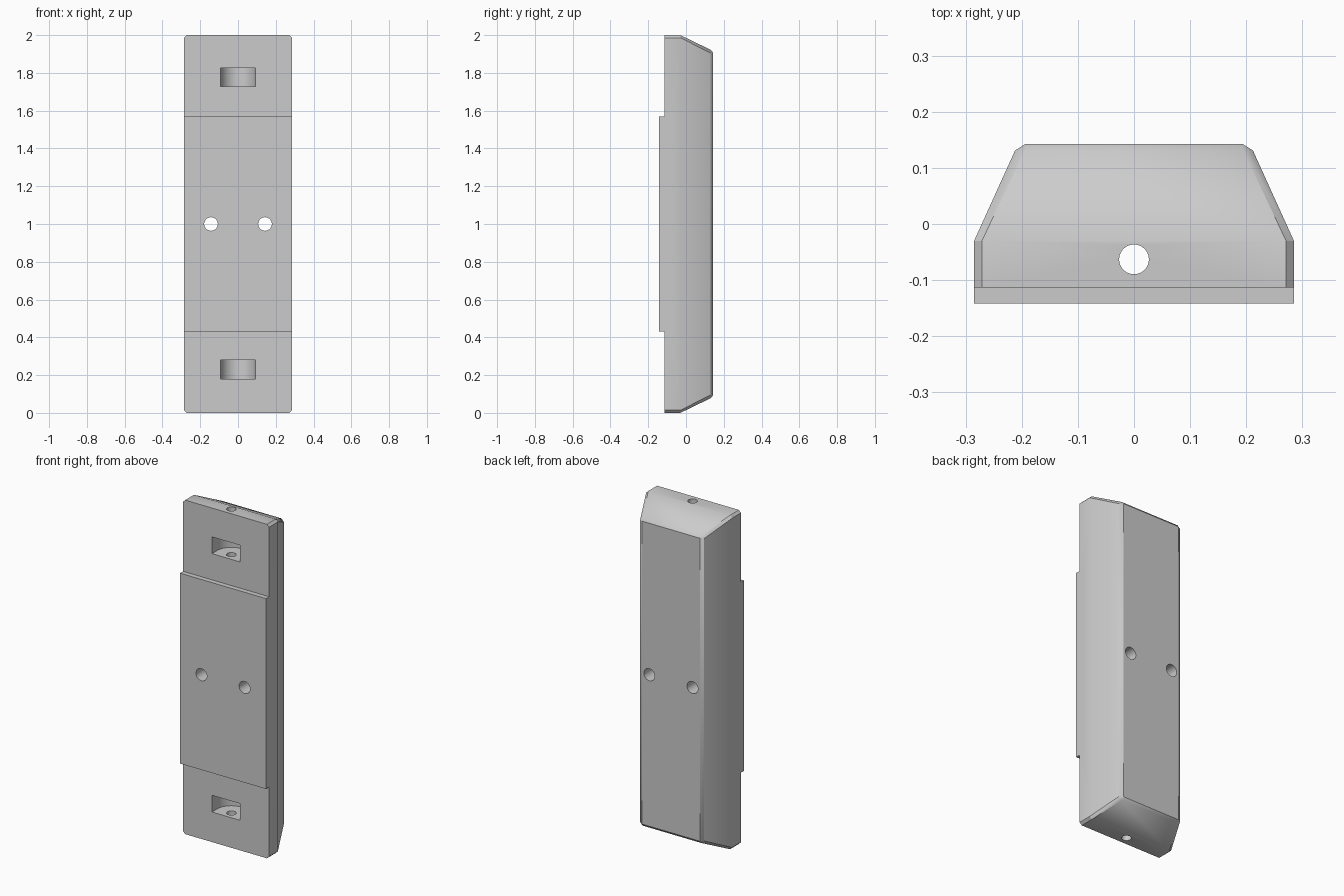
import bpy, bmesh
from math import pi, cos, sin

cube = bpy.data.objects.get("Cube")
if cube:
    bpy.data.objects.remove(cube, do_unlink=True)

grey = bpy.data.materials.new("plain grey")
grey.use_nodes = True
colour = (0.6, 0.6, 0.6, 1)
grey.diffuse_color = colour
grey.node_tree.nodes["Principled BSDF"].inputs["Base Color"].default_value = colour

FRONT, BACK = -0.142, 0.143
STEP = -0.113          # front face of the body behind the raised panel
BORE_Y = -0.063        # centre line of the long bore


def loft(name, rings):
    """Skin closed rings of equal length and cap both ends."""
    bm = bmesh.new()
    loops = [[bm.verts.new(p) for p in ring] for ring in rings]
    n = len(loops[0])
    for a, b in zip(loops, loops[1:]):
        for i in range(n):
            j = (i + 1) % n
            bm.faces.new((a[i], a[j], b[j], b[i]))
    bm.faces.new(loops[0])
    bm.faces.new(loops[-1])
    bmesh.ops.recalc_face_normals(bm, faces=bm.faces)
    mesh = bpy.data.meshes.new(name)
    bm.to_mesh(mesh)
    bm.free()
    mesh.materials.append(grey)
    obj = bpy.data.objects.new(name, mesh)
    bpy.context.collection.objects.link(obj)
    return obj


def clipped_rectangle(y, hx, hz, c):
    """Rectangle facing y with its corners cut."""
    quarter = [(hx, hz - c), (hx - c, hz)]
    pts = quarter + [(-x, z) for x, z in quarter[::-1]]
    pts += [(-x, -z) for x, z in pts]
    return [(x, y, 1 + z) for x, z in pts]


def circle(r, n=40):
    return [(r * cos(2 * pi * i / n), r * sin(2 * pi * i / n)) for i in range(n)]


def boolean(target, tool, operation):
    mod = target.modifiers.new(tool.name, 'BOOLEAN')
    mod.operation = operation
    mod.solver = 'EXACT'
    mod.object = tool
    bpy.context.view_layer.objects.active = target
    bpy.ops.object.modifier_apply(modifier=mod.name)
    bpy.data.objects.remove(tool, do_unlink=True)


# Body with sloped back flanks and chamfered edges
body = loft("mount_body", [
    clipped_rectangle(STEP, 0.285, 1.0, 0.014),
    clipped_rectangle(-0.03, 0.285, 1.0, 0.014),
    clipped_rectangle(0.131, 0.212, 0.922, 0.017),
    clipped_rectangle(BACK, 0.193, 0.907, 0.002),
])

# Raised front panel
panel = [(-0.285, 0.43), (0.285, 0.43), (0.285, 1.57), (-0.285, 1.57)]
boolean(body, loft("front_panel", [[(x, y, z) for x, z in panel]
                                   for y in (FRONT, STEP + 0.03)]), 'UNION')

# Screw holes from front to back
for x0 in (-0.143, 0.143):
    boolean(body, loft("screw_hole", [[(x0 + x, y, 1 + z) for x, z in circle(0.036)]
                                      for y in (-0.3, 0.3)]), 'DIFFERENCE')

# Round-backed pockets near both ends
R = 0.093
outline = [(R * cos(pi * i / 24), BORE_Y + R * sin(pi * i / 24)) for i in range(25)]
outline += [(-R, -0.2), (R, -0.2)]
for z0 in (0.18, 1.727):
    boolean(body, loft("pocket", [[(x, y, z) for x, y in outline]
                                  for z in (z0, z0 + 0.1)]), 'DIFFERENCE')

# Long vertical bore
boolean(body, loft("bore", [[(x, BORE_Y + y, z) for x, y in circle(0.0265)]
                            for z in (-0.1, 2.1)]), 'DIFFERENCE')

bpy.ops.object.select_all(action='DESELECT')
body.select_set(True)
bpy.context.view_layer.objects.active = body
bpy.ops.object.shade_smooth_by_angle(angle=pi / 6)
